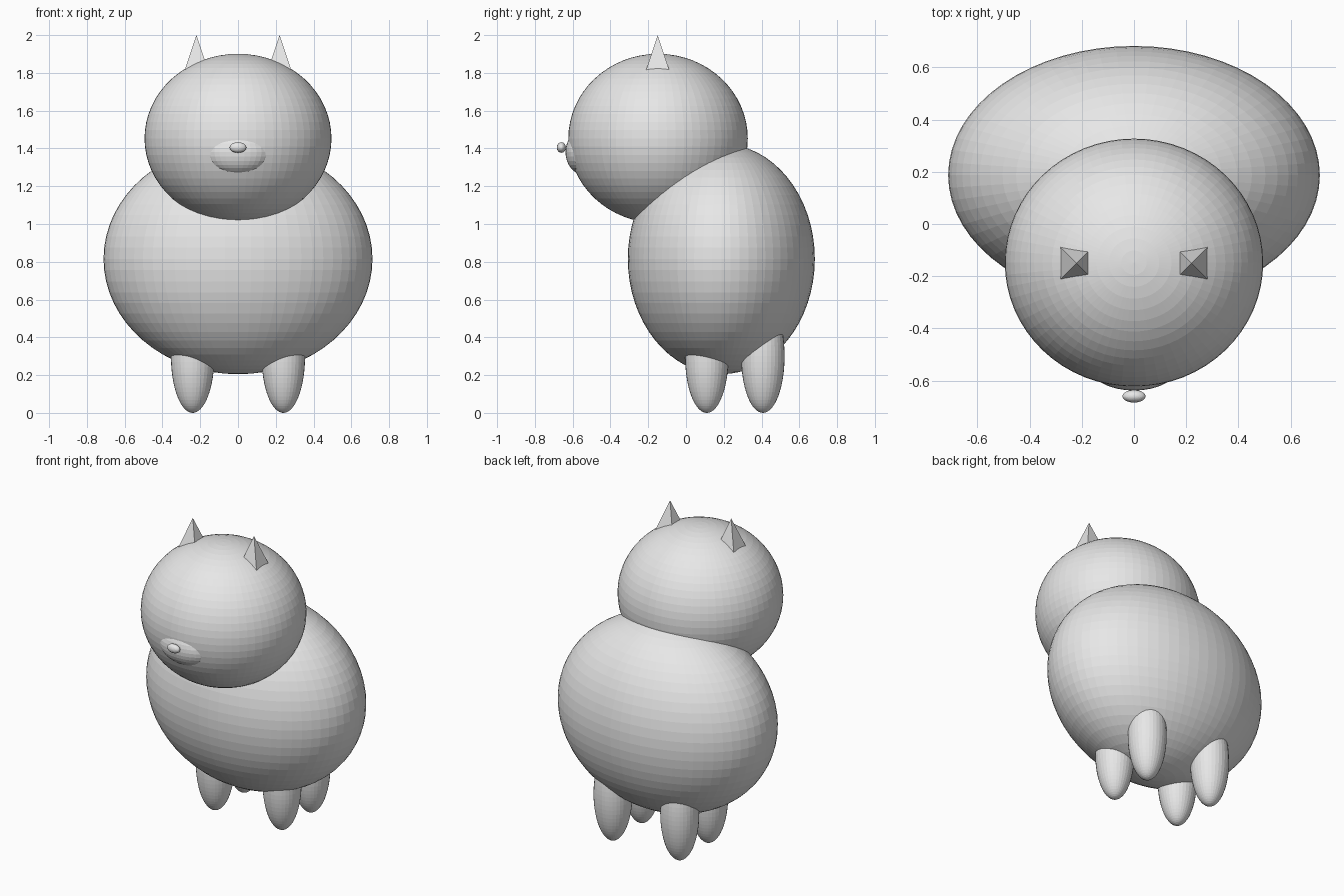
import bpy, math

if "Cube" in bpy.data.objects:
    bpy.data.objects.remove(bpy.data.objects["Cube"])

grey = bpy.data.materials.new("light_grey")
grey.diffuse_color = (0.8, 0.8, 0.8, 1)
grey.use_nodes = True
grey.node_tree.nodes["Principled BSDF"].inputs["Base Color"].default_value = grey.diffuse_color


def finish(name):
    ob = bpy.context.object
    ob.name = ob.data.name = name
    ob.data.materials.append(grey)
    return ob


def ellipsoid(name, centre, radii, segments=64, rings=32):
    bpy.ops.mesh.primitive_uv_sphere_add(segments=segments, ring_count=rings,
                                         radius=1, location=centre)
    bpy.context.object.scale = radii
    bpy.ops.object.transform_apply(location=False, rotation=False, scale=True)
    return finish(name)


def ear(name, x):
    # four-sided spike with its sides square to the axes, base sunk in the head
    bpy.ops.mesh.primitive_cone_add(vertices=4, radius1=0.1 * math.sqrt(2), radius2=0,
                                    depth=0.3, location=(x, -0.15, 1.85),
                                    rotation=(0, 0, math.pi / 4))
    return finish(name)


# Body and head
ellipsoid("body", (0, 0.187, 0.815), (0.712, 0.495, 0.61))
ellipsoid("head", (0, -0.148, 1.453), (0.495, 0.475, 0.448))

# Snout and nose
ellipsoid("snout", (0, -0.538, 1.38), (0.176, 0.1, 0.12), 32, 16)
ellipsoid("nose", (0, -0.66, 1.405), (0.044, 0.024, 0.028), 32, 16)

# Ears and legs, mirrored left and right
for side, s in (("left", 1), ("right", -1)):
    ear(f"{side}_ear", s * 0.22)
    for end, y in (("front", 0.11), ("back", 0.407)):
        ellipsoid(f"{end}_{side}_leg", (s * 0.24, y, 0.3), (0.115, 0.115, 0.3), 32, 32)
